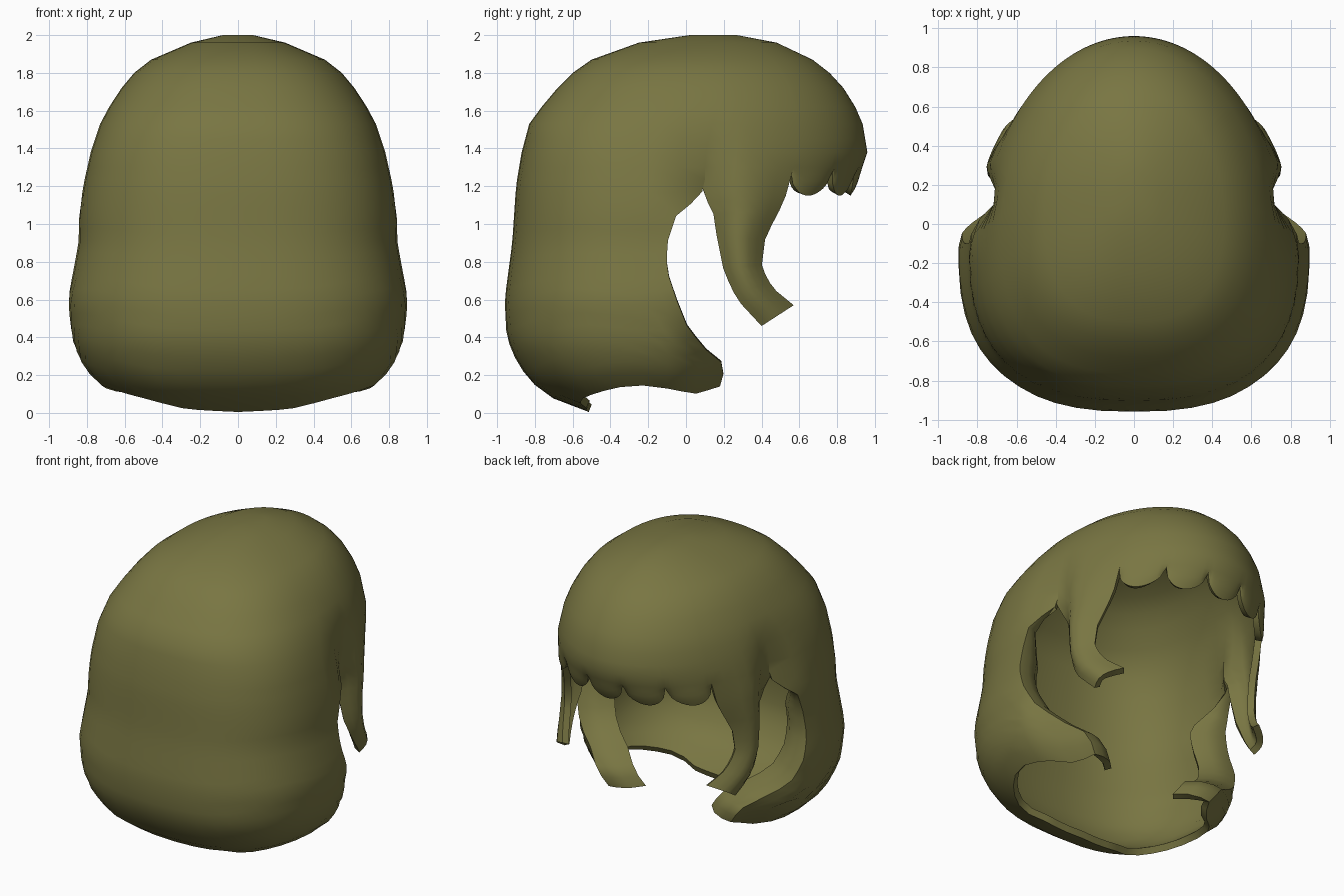
import bpy, bmesh, math

if "Cube" in bpy.data.objects:
    bpy.data.objects.remove(bpy.data.objects["Cube"])

olive = bpy.data.materials.new("olive hair")
olive.diffuse_color = (0.19, 0.18, 0.055, 1)
olive.use_nodes = True
olive.node_tree.nodes["Principled BSDF"].inputs["Base Color"].default_value = olive.diffuse_color


def interp(table, t):
    """Piecewise linear lookup; rows are (key, values...) with rising keys."""
    t = min(max(t, table[0][0]), table[-1][0])
    for a, b in zip(table, table[1:]):
        if t <= b[0]:
            f = (t - a[0]) / (b[0] - a[0])
            return [p + (q - p) * f for p, q in zip(a[1:], b[1:])]


# Head of hair sections: z, half width, back y, front y, centre y
SECTIONS = [
    (0.0, .45, -.50, .25, -.15), (.06, .60, -.68, .30, -.15),
    (.17, .76, -.83, .34, -.15), (.28, .84, -.90, .36, -.15),
    (.40, .88, -.95, .38, -.15), (.60, .90, -.96, .40, -.15),
    (.90, .845, -.92, .55, -.15), (1.05, .84, -.91, .80, -.15),
    (1.2, .82, -.90, .90, -.15), (1.38, .78, -.87, .96, -.15),
    (1.53, .73, -.83, .935, -.10), (1.68, .65, -.72, .87, -.02),
    (1.80, .55, -.60, .76, .02), (1.87, .46, -.50, .67, .05),
    (1.96, .25, -.25, .48, .12), (2.0, .08, .02, .27, .13)]
# Edge of the face opening on the back curtain: z, y
OPENING = [(.14, .18), (.25, .21), (.33, .11), (.45, .01), (.6, -.05), (.75, -.1),
           (.9, -.1), (1.05, -.05), (1.14, .07), (1.2, .1), (1.3, .1)]
# Curtain hem: share of the way round, z
HEM = [(0, .005), (.2, .02), (.35, .075), (.62, .15), (.85, .1), (1, .14)]
# Front strand edges: share of the way down, y, z
STRAND_BACK = [(0, .1, 1.3), (.12, .08, 1.15), (.2, .14, 1.09), (.4, .16, .95),
               (.6, .2, .75), (.8, .27, .6), (1, .4, .46)]
STRAND_FRONT = [(0, .57, 1.3), (.2, .52, 1.12), (.4, .42, .93), (.6, .4, .77),
                (.8, .46, .66), (1, .57, .57)]
BASE = 1.3


def surface(phi, z):
    """Point on the hair volume; phi is 0 at the back and pi over the face."""
    w, yb, yf, cy = interp(SECTIONS, z)
    c, s = -math.cos(phi), max(math.sin(phi), 0)
    if c < 0:
        x, y = w * s ** .8, cy - (cy - yb) * (-c) ** .8
    else:
        x, y = w * s, cy + (yf - cy) * c
    # groove between curtain and front strand
    deep = min(max((1.6 - z) / .4, 0), 1)
    x *= 1 - .11 * deep * math.exp(-((y - .13) / .1) ** 2)
    return (x if s > 1e-6 else 0, y, z)


def angle_at(y, z):
    _, yb, yf, cy = interp(SECTIONS, z)
    c = (y - cy) / (yf - cy)
    return math.acos(-min(max(c, -1), 1))


bm = bmesh.new()


def skin(rows):
    for a, b in zip(rows, rows[1:]):
        for i in range(len(a) - 1):
            bm.faces.new((a[i], b[i], b[i + 1], a[i + 1]))


def verts(points):
    return [bm.verts.new(p) for p in points]


# Columns around half the head: curtain, strand, fringe
K, S, F = 14, 6, 30
phi_a, phi_b = angle_at(.1, BASE), angle_at(.57, BASE)
phis = [phi_a * i / K for i in range(K + 1)]
strand_ys = [.1 + .47 * i / S for i in range(S + 1)]
phis += [angle_at(y, BASE) for y in strand_ys[1:]]
phis += [phi_b + (math.pi - phi_b) * i / F for i in range(1, F + 1)]

# Crown
heights = [2.0, 1.985, 1.96, 1.92, 1.87, 1.8, 1.72, 1.62, 1.53, 1.45, 1.38, BASE]
crown = [verts((0, .13, 2.0) for _ in phis)]
crown += [verts(surface(p, z) for p in phis) for z in heights]
skin(crown)
base = crown[-1]

# Back curtain, with its front edge rolled inward
N = 18
rows = [base[:K + 1] + verts([base[K].co] * 3)]
for j in range(1, N + 1):
    t = j / N
    pts = []
    for i in range(K + 1):
        u = i / K
        z = BASE + (interp(HEM, u)[0] - BASE) * t
        edge = angle_at(interp(OPENING, z)[0], z)
        pts.append(surface(edge * u, z))
    x, y, z = pts[-1]
    roll = min(max((t - .12) * 4, 0), 1)
    for dx, dy in ((.07, 0), (.15, -.03), (.22, -.1)):
        pts.append((x - dx * roll, y + dy * roll, z + dx * roll * .1))
    rows.append(verts(pts))
skin(rows)

# Front strand beside the face
rows = [base[K:K + S + 1]]
for j in range(1, 13):
    t = j / 12
    (y0, z0), (y1, z1) = interp(STRAND_BACK, t), interp(STRAND_FRONT, t)
    pts = []
    for i in range(S + 1):
        u = i / S
        y, z = y0 + (y1 - y0) * u, z0 + (z1 - z0) * u
        zs = max(z, 1.2)
        x = surface(angle_at(y, zs), zs)[0]
        bulge = .05 * min(t * 3, 1) * (math.sin(math.pi * u) - .7)
        pts.append((x + bulge, y, z))
    rows.append(verts(pts))
skin(rows)

# Fringe: two and a half pointed lobes on each side
first = K + S
rows = [base[first:]]
for j in range(1, 5):
    pts = []
    for i in range(F + 1):
        lobe = (i / F * 2.5) % 1
        drop = .02 + .13 * math.sin(math.pi * lobe) ** .5
        x, y, z = surface(phis[first + i], BASE - drop * j / 4)
        puff = 1 + .025 * j / 4 * (math.sin(math.pi * lobe) - .8)
        pts.append((x * puff, y * puff, z))
    rows.append(verts(pts))
skin(rows)

bmesh.ops.remove_doubles(bm, verts=bm.verts, dist=.0005)
bmesh.ops.recalc_face_normals(bm, faces=bm.faces)
top = max(bm.faces, key=lambda f: f.calc_center_median().z)
if top.normal.z < 0:
    bmesh.ops.reverse_faces(bm, faces=bm.faces)
mesh = bpy.data.meshes.new("hair")
bm.to_mesh(mesh)
bm.free()
mesh.materials.append(olive)
hair = bpy.data.objects.new("hair", mesh)
bpy.context.collection.objects.link(hair)

# Mirror to the other side, then give the shell thickness
mirror = hair.modifiers.new("mirror", 'MIRROR')
mirror.merge_threshold = .001
shell = hair.modifiers.new("shell", 'SOLIDIFY')
shell.thickness = .045
shell.offset = -1
bpy.context.view_layer.objects.active = hair
hair.select_set(True)
for name in ("mirror", "shell"):
    bpy.ops.object.modifier_apply(modifier=name)
bpy.ops.object.shade_smooth_by_angle(angle=math.radians(50))
